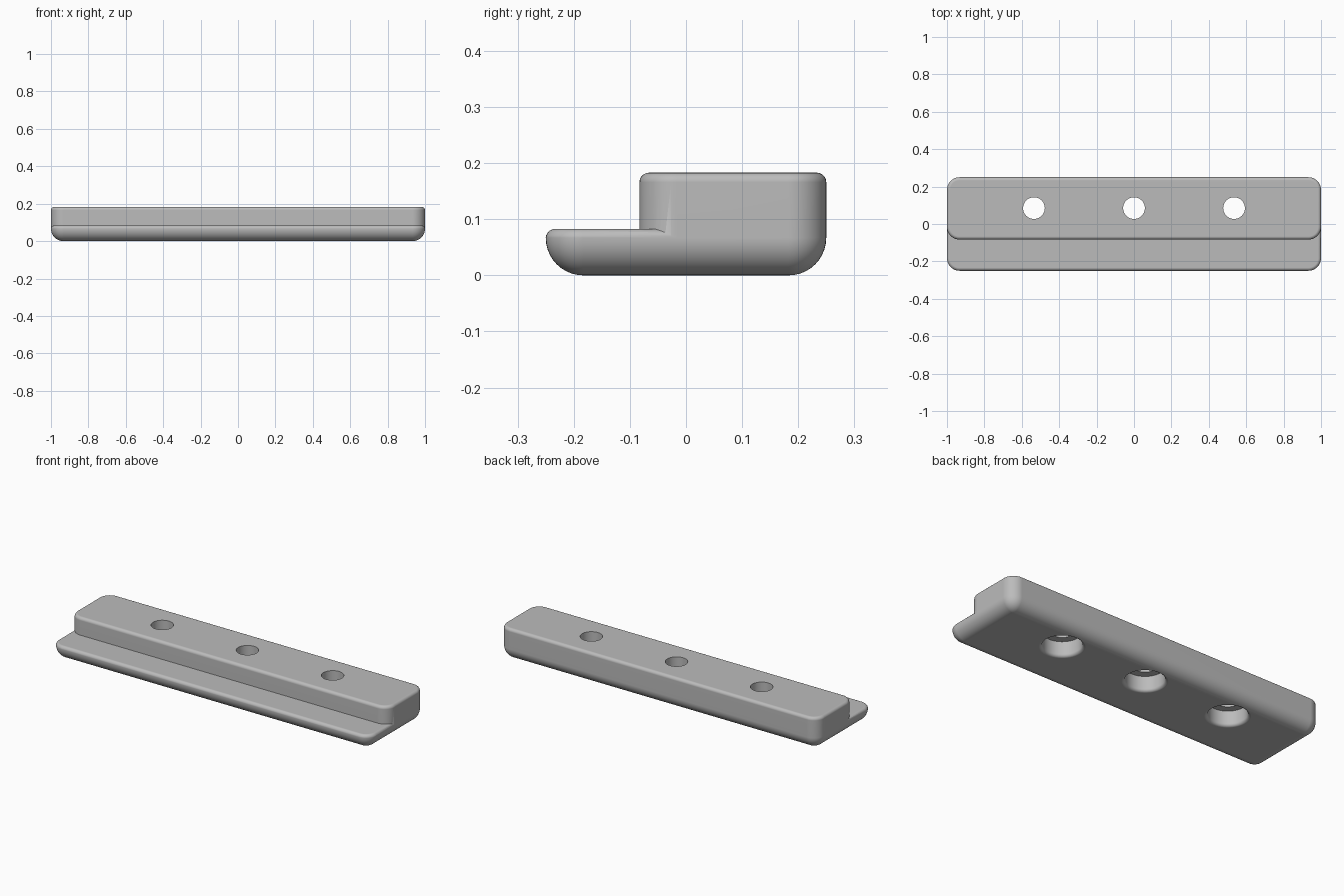
import bpy, bmesh, math

if "Cube" in bpy.data.objects:
    bpy.data.objects.remove(bpy.data.objects["Cube"])

R, F = 0.067, 0.017          # large and small rounding radii
PLATE_TOP, TOP = 0.083, 0.183


def finish(bm, name):
    bmesh.ops.remove_doubles(bm, verts=bm.verts, dist=1e-5)
    bmesh.ops.recalc_face_normals(bm, faces=bm.faces)
    me = bpy.data.meshes.new(name)
    bm.to_mesh(me)
    bm.free()
    ob = bpy.data.objects.new(name, me)
    bpy.context.collection.objects.link(ob)
    return ob


def loft(bm, rings):
    loops = [[bm.verts.new(p) for p in ring] for ring in rings]
    n = len(loops[0])
    for a, b in zip(loops, loops[1:]):
        for i in range(n):
            j = (i + 1) % n
            bm.faces.new((a[i], a[j], b[j], b[i]))
    bm.faces.new(loops[0][::-1])
    bm.faces.new(loops[-1])


def rounded_ring(y0, y1, z, inset, seg=10):
    """Rounded rectangle outline, pulled in by inset."""
    r = max(R - inset, 0.0)
    pts = []
    for k, (sx, y) in enumerate(((1, y1 - R), (-1, y1 - R), (-1, y0 + R), (1, y0 + R))):
        cx = sx * (1 - R)
        for s in range(seg + 1):
            a = math.pi / 2 * (k + s / seg)
            pts.append((cx + r * math.cos(a), y + r * math.sin(a), z))
    return pts


def fillet(r, z, up, seg):
    """(z, inset) pairs of a quarter-round edge."""
    out = []
    for s in range(seg + 1):
        a = math.pi / 2 * s / seg
        out.append((z + (r * math.sin(a) if up else -r * math.sin(a)), r - r * math.cos(a)))
    return out if up else out[::-1]


def slab(name, y0, y1, levels):
    bm = bmesh.new()
    loft(bm, [rounded_ring(y0, y1, z, i) for z, i in levels])
    return finish(bm, name)


# Base plate with deep lower rounding, and the raised block behind it
rail = slab("rail", -0.25, 0.25,
            fillet(R, R, False, 10) + fillet(F, PLATE_TOP - F, True, 5)[1:])
block = slab("raised_block", -0.083, 0.25,
             [(R, 0)] + fillet(F, TOP - F, True, 5))


def apply_boolean(cutter, op):
    m = rail.modifiers.new(op, 'BOOLEAN')
    m.object, m.operation, m.solver = cutter, op, 'EXACT'
    bpy.context.view_layer.objects.active = rail
    bpy.ops.object.modifier_apply(modifier=m.name)
    bpy.data.objects.remove(cutter)


apply_boolean(block, 'UNION')

# Screw holes: narrow above, wide counterbore with a rounded mouth below
mouth = [(0.1 + F - F * math.sin(a), F - F * math.cos(a))
         for a in (math.pi / 2 * s / 5 for s in range(6))]
profile = [(0.1 + F, -0.02)] + mouth + [(0.1, PLATE_TOP + 0.003), (0.058, PLATE_TOP + 0.003), (0.058, 0.25)]
for x in (-0.535, 0, 0.535):
    bm = bmesh.new()
    loft(bm, [[(x + r * math.cos(t), 0.085 + r * math.sin(t), z)
               for t in (2 * math.pi * k / 48 for k in range(48))] for r, z in profile])
    apply_boolean(finish(bm, "hole_cutter"), 'DIFFERENCE')

# Smooth rounding, crisp creases, flat faces kept even
mat = bpy.data.materials.new("grey")
mat.diffuse_color = (0.5, 0.5, 0.5, 1)
mat.use_nodes = True
mat.node_tree.nodes["Principled BSDF"].inputs["Base Color"].default_value = mat.diffuse_color
rail.data.materials.clear()
rail.data.materials.append(mat)
for p in rail.data.polygons:
    p.material_index = 0
bpy.ops.object.select_all(action='DESELECT')
rail.select_set(True)
bpy.context.view_layer.objects.active = rail
bpy.ops.object.shade_smooth_by_angle(angle=math.radians(35))
wn = rail.modifiers.new("even_normals", 'WEIGHTED_NORMAL')
wn.keep_sharp = True
